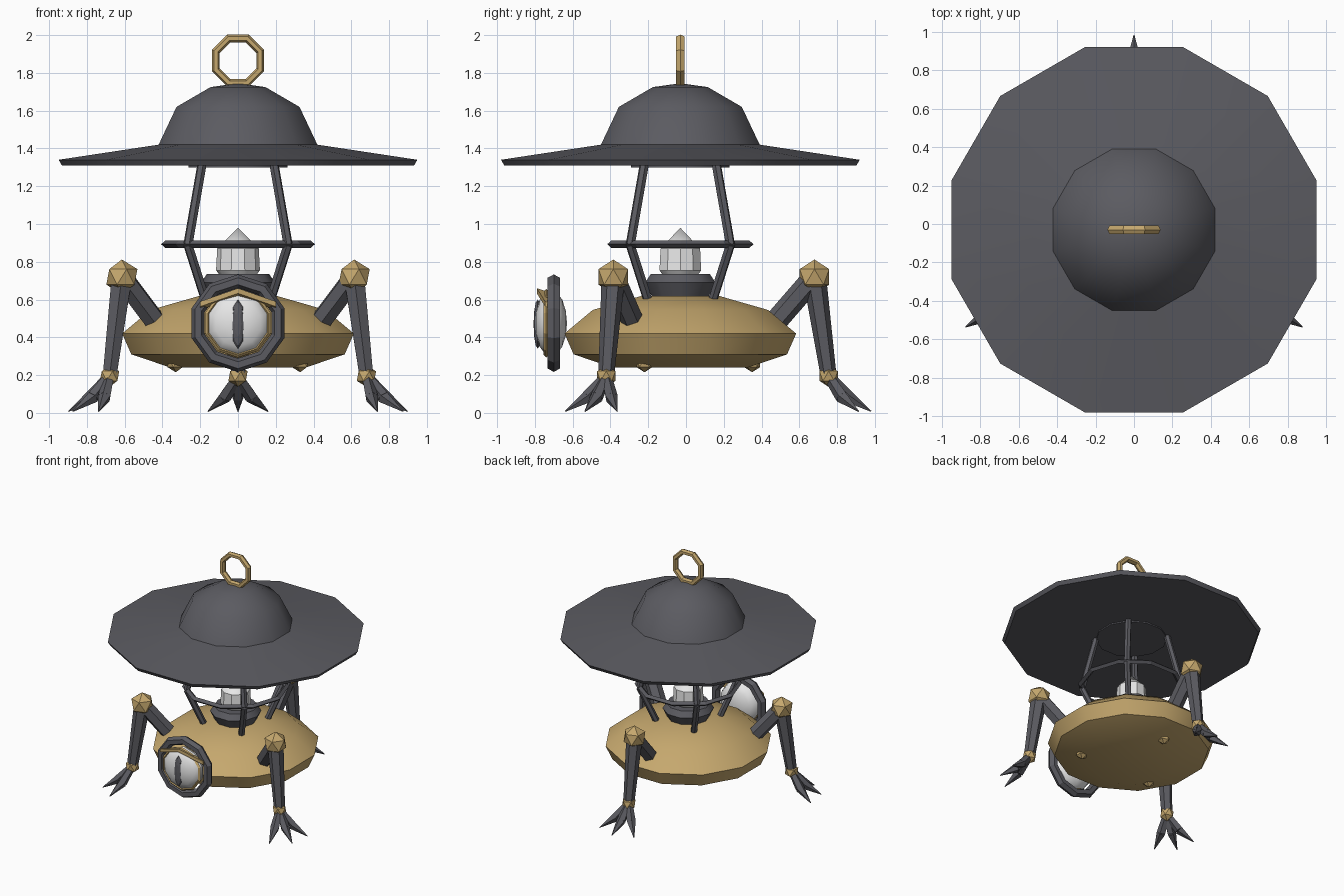
import bpy, bmesh, math
from mathutils import Vector, Matrix

if "Cube" in bpy.data.objects:
    bpy.data.objects.remove(bpy.data.objects["Cube"])

CY = -0.03  # y of the lantern axis


def material(name, rgb):
    m = bpy.data.materials.new(name)
    m.diffuse_color = (*rgb, 1)
    m.use_nodes = True
    m.node_tree.nodes["Principled BSDF"].inputs["Base Color"].default_value = m.diffuse_color
    return m


GOLD = material("brass", (0.56, 0.39, 0.155))
IRON = material("dark_iron", (0.105, 0.105, 0.12))
WHITE = material("white_glass", (0.80, 0.80, 0.80))


def finish(name, bm, mat, smooth=None):
    bmesh.ops.recalc_face_normals(bm, faces=bm.faces)
    me = bpy.data.meshes.new(name)
    bm.to_mesh(me)
    bm.free()
    me.materials.append(mat)
    if smooth:
        me.shade_smooth()
        me.set_sharp_from_angle(angle=math.radians(smooth))
    ob = bpy.data.objects.new(name, me)
    bpy.context.collection.objects.link(ob)
    return ob


def lathe(name, profile, sides, mat, turn=0.0, smooth=35):
    """Spin (radius, z) points round the lantern axis, with capped ends."""
    bm = bmesh.new()
    rings = []
    for r, z in profile:
        if r == 0:
            rings.append([bm.verts.new((0, CY, z))] * sides)
            continue
        angles = [turn + math.tau * i / sides for i in range(sides)]
        rings.append([bm.verts.new((r * math.cos(a), CY + r * math.sin(a), z)) for a in angles])
    for lo, hi in zip(rings, rings[1:]):
        for i in range(sides):
            j = (i + 1) % sides
            bm.faces.new(list(dict.fromkeys((lo[i], lo[j], hi[j], hi[i]))))
    for end in (rings[0], rings[-1]):
        if len(set(end)) > 1:
            bm.faces.new(end)
    return finish(name, bm, mat, smooth)


def torus(name, centre, major, minor, depth, seg, sides, mat, turn=0.0, upright=True):
    """Ring with a faceted elliptical section; upright rings face the front."""
    bm = bmesh.new()
    grid = []
    for i in range(seg):
        a = turn + math.tau * i / seg
        row = []
        for k in range(sides):
            b = math.tau * k / sides
            r, d = major + minor * math.cos(b), depth * math.sin(b)
            u, v = r * math.cos(a), r * math.sin(a)
            p = Vector((u, d, v) if upright else (u, v, d))
            row.append(bm.verts.new(p + Vector(centre)))
        grid.append(row)
    for i in range(seg):
        for k in range(sides):
            i2, k2 = (i + 1) % seg, (k + 1) % sides
            bm.faces.new((grid[i][k], grid[i2][k], grid[i2][k2], grid[i][k2]))
    return finish(name, bm, mat)


def rod(name, points, radii, sides, mat, turn=0.0):
    """Tapered rods joined through a chain of points."""
    bm = bmesh.new()
    for n in range(len(points) - 1):
        a, b = Vector(points[n]), Vector(points[n + 1])
        d = b - a
        mat4 = Matrix.Translation((a + b) / 2) @ d.to_track_quat('Z', 'Y').to_matrix().to_4x4()
        bmesh.ops.create_cone(bm, cap_ends=True, segments=sides, radius1=radii[n],
                              radius2=radii[n + 1], depth=d.length,
                              matrix=mat4 @ Matrix.Rotation(turn, 4, 'Z'))
    return finish(name, bm, mat)


def ball(name, centre, radius, mat):
    bm = bmesh.new()
    bmesh.ops.create_icosphere(bm, subdivisions=1, radius=radius, matrix=Matrix.Translation(centre))
    return finish(name, bm, mat)


def ellipsoid(name, centre, scale, seg, rings, mat, smooth=None):
    """UV sphere with its poles on the y axis."""
    bm = bmesh.new()
    bmesh.ops.create_uvsphere(bm, u_segments=seg, v_segments=rings, radius=1)
    bm.transform(Matrix.Translation(centre) @ Matrix.Diagonal((*scale, 1))
                 @ Matrix.Rotation(math.pi / 2, 4, 'X'))
    return finish(name, bm, mat, smooth)


def polar(angle, r, z, side=0.0):
    return Vector((r * math.cos(angle) - side * math.sin(angle),
                   CY + r * math.sin(angle) + side * math.cos(angle), z))


STEP = math.radians(15)

# Wide hat with domed crown, plus its underside collar
lathe("hat", [(0, 1.31), (0.965, 1.31), (0.983, 1.34), (0.435, 1.42), (0.337, 1.62),
              (0.15, 1.725), (0.0, 1.745)], 12, IRON, STEP)
lathe("hat_collar", [(0.27, 1.30), (0.27, 1.32)], 12, IRON, STEP)
torus("carry_ring", (0, CY, 1.865), 0.127, 0.022, 0.026, 8, 6, GOLD, math.pi / 8)

# Saucer body
lathe("body", [(0.37, 0.24), (0.585, 0.31), (0.635, 0.42), (0.48, 0.545), (0.21, 0.62)],
      12, GOLD, STEP)

# Lamp base and glass
lathe("lamp_base", [(0.15, 0.60), (0.195, 0.69), (0.165, 0.735)], 10, IRON)
lathe("lamp_glass", [(0.09, 0.72), (0.116, 0.755), (0.11, 0.87), (0, 0.98)], 10, WHITE)

# Cage of four bent bars and a hoop
torus("cage_hoop", (0, CY, 0.893), 0.385, 0.022, 0.019, 10, 4, IRON, upright=False)
for n in range(4):
    a = math.radians(45 + 90 * n)
    rod("cage_bar", [polar(a, 0.27, 1.315), polar(a, 0.375, 0.89), polar(a, 0.24, 0.59)],
        [0.025, 0.025, 0.025], 6, IRON)

# Three clawed legs
for n in range(3):
    a = math.radians(90 + 120 * n)
    knee, ankle = polar(a, 0.71, 0.72), polar(a, 0.785, 0.195)
    rod("upper_leg", [knee, polar(a, 0.51, 0.49)], [0.06, 0.06], 6, IRON)
    rod("lower_leg", [knee, ankle], [0.062, 0.042], 6, IRON)
    ball("knee", knee, 0.092, GOLD)
    ball("ankle", ankle, 0.057, GOLD)
    ball("belly_stud", polar(a, 0.38, 0.265), 0.05, GOLD)
    for splay in (-45, 0, 45):
        s = math.radians(splay)
        mid = polar(a, 0.785 + 0.10 * math.cos(s), 0.085, 0.10 * math.sin(s))
        tip = polar(a, 0.785 + 0.225 * math.cos(s), 0.008, 0.225 * math.sin(s))
        rod("toe", [ankle, mid, tip], [0.028, 0.036, 0.003], 5, IRON)

# Front eye: frame, rim, eyeball, slit pupil and brow
EZ = 0.475
torus("eye_frame", (0, -0.70, EZ), 0.222, 0.036, 0.038, 10, 6, IRON, math.pi / 10)
torus("eye_rim", (0, -0.74, EZ), 0.168, 0.014, 0.014, 10, 4, GOLD, math.pi / 10)
ellipsoid("eyeball", (0, -0.715, EZ), (0.175, 0.085, 0.175), 10, 8, WHITE, 40)
ellipsoid("pupil", (0, -0.785, 0.47), (0.036, 0.022, 0.13), 8, 6, IRON)

# Brow: folded plate rising to a point in the middle
bm = bmesh.new()
rows = []
for x, z in ((-0.2, 0.575), (0, 0.645), (0.2, 0.575)):
    y = -0.79 + abs(x) * 0.22
    section = ((y, z - 0.012), (y, z + 0.015), (y + 0.045, z + 0.0), (y + 0.045, z - 0.03))
    rows.append([bm.verts.new((x, py, pz)) for py, pz in section])
for p, q in zip(rows, rows[1:]):
    for k in range(4):
        bm.faces.new((p[k], p[(k + 1) % 4], q[(k + 1) % 4], q[k]))
bm.faces.new(rows[0])
bm.faces.new(rows[-1])
finish("eye_brow", bm, GOLD)
